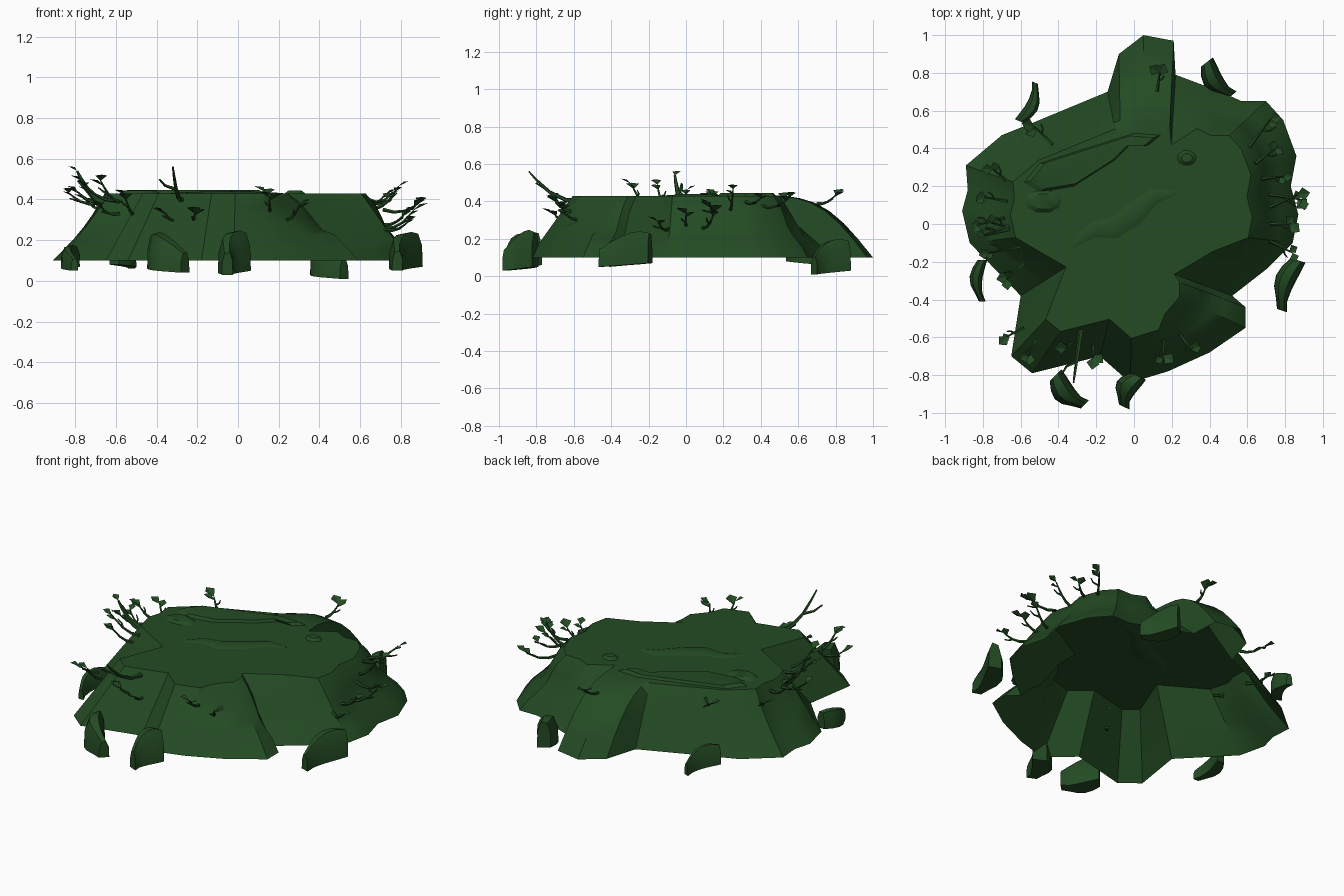
import bpy, bmesh, math, random
from mathutils import Vector

random.seed(4)
cube = bpy.data.objects.get("Cube")
if cube:
    bpy.data.objects.remove(cube)

GREEN = (0.017, 0.07, 0.017, 1)
moss = bpy.data.materials.new("dark moss green")
moss.use_nodes = True
moss.diffuse_color = GREEN
bsdf = next(n for n in moss.node_tree.nodes if n.type == 'BSDF_PRINCIPLED')
bsdf.inputs["Base Color"].default_value = GREEN
UP = Vector((0, 0, 1))
FOOT, RIM = 0.1, 0.43


def finish(name, bm, angle=None):
    bmesh.ops.recalc_face_normals(bm, faces=bm.faces)
    mesh = bpy.data.meshes.new(name)
    bm.to_mesh(mesh)
    bm.free()
    mesh.materials.append(moss)
    ob = bpy.data.objects.new(name, mesh)
    bpy.context.collection.objects.link(ob)
    if angle:
        bpy.ops.object.select_all(action='DESELECT')
        ob.select_set(True)
        bpy.context.view_layer.objects.active = ob
        bpy.ops.object.shade_smooth_by_angle(angle=math.radians(angle))


def loft(bm, rings, closed_start=True):
    """Join closed rings of points into a skin."""
    rows = [[bm.verts.new(p) for p in ring] for ring in rings]
    count = len(rows[0])
    for low, high in zip(rows, rows[1:]):
        for i in range(count):
            j = (i + 1) % count
            bm.faces.new((low[i], low[j], high[j], high[i]))
    if closed_start:
        bm.faces.new(rows[0][::-1])
    bm.faces.new(rows[-1])


def sweep(bm, path, radii, flatness=1.0, sides=5):
    """Sweep a small polygon section along a path."""
    rings = []
    for i, point in enumerate(path):
        along = (path[min(i + 1, len(path) - 1)] - path[max(i - 1, 0)]).normalized()
        side = along.cross(UP).normalized()
        top = side.cross(along) * flatness
        angles = [math.tau * k / sides for k in range(sides)]
        rings.append([point + (side * math.cos(a) + top * math.sin(a)) * radii[i]
                      for a in angles])
    loft(bm, rings)


# Hollow rock mound: foot outline in hundredths, the rim follows by rule
OUTLINE = [
    (21, 97), (5, 100), (-8, 90), (-14, 70), (-55, 53), (-70, 47), (-89, 31), (-88, 18),
    (-91, 7), (-87, -10), (-60, -38), (-65, -70), (-54, -79), (-38, -75), (-18, -70),
    (-2, -84), (18, -78), (40, -68), (59, -55), (59, -44), (52, -38), (70, -24), (84, -10),
    (87, 5), (83, 20), (86, 36), (79, 55), (70, 65), (57, 65), (46, 70), (22, 79)]


def rim_scale(foot):
    if foot.y > 0.75:                       # sloping spur at the back
        return 0.9, 0.53
    if foot.x > 0.3 and foot.y < -0.3:      # gully at the front left
        return 0.41, 0.7
    if -0.4 < foot.y < -0.2:                # notches on both sides
        return 0.6, 0.6
    return 0.72, 0.72


def wall_point(station, t):
    foot = Vector((*station, 0)) / 100
    sx, sy = rim_scale(foot)
    rim = Vector((foot.x * sx, foot.y * sy, 0))
    arch = math.sin(math.pi * t)
    inward, lift = t, 0.0
    if foot.x > 0.5 and foot.y > 0:         # ledge under a steep face
        inward = t + 0.09 * math.sin(math.tau * (t - 0.2)) * arch
    elif foot.x < -0.6 and foot.y > 0:      # rippled lobes
        inward = t + 0.12 * arch * (1 + math.sin(9 * foot.y)) / 2
    elif foot.x > 0.3 and foot.y < -0.3:
        lift = 0.03 * arch * math.sin(12 * foot.y + 8 * t)
    elif foot.y > 0.85:
        lift = 0.085 * arch
    return foot.lerp(rim, inward) + UP * (FOOT + (RIM - FOOT) * t + lift)


bm = bmesh.new()
loft(bm, [[wall_point(s, i / 6) for s in OUTLINE] for i in range(7)], closed_start=False)
finish("rock_mound", bm, 32)


# Low terraces on the plateau
def terrace(name, outline, height, shrink):
    points = [Vector((x, y, 0)) for x, y in outline]
    centre = sum(points, Vector()) / len(points)
    rings = [[centre.lerp(p, 1 - shrink * t) + UP * (RIM + height * t) for p in points]
             for t in (0, 0.5, 1)]
    bm = bmesh.new()
    loft(bm, rings, closed_start=False)
    finish(name, bm, 30)


def oval(x, y, width, depth):
    return [(x + width * math.cos(math.tau * i / 10), y + depth * math.sin(math.tau * i / 10))
            for i in range(10)]


terrace("back_terrace", [(.14, .47), (0, .48), (-.38, .36), (-.5, .32), (-.58, .22), (-.5, .17),
                         (-.32, .2), (-.1, .34), (-.02, .42), (.08, .42)], 0.016, 0.1)
terrace("flat_stone", oval(-.48, .12, .1, .06), 0.015, 0.3)
terrace("pebble", oval(.28, .35, .05, .04), 0.015, 0.4)

# Winding ridge across the plateau
bm = bmesh.new()
ridge = [Vector((-.33 + .11 * i, -.12 + .06 * i + .03 * math.sin(2 * i), RIM)) for i in range(6)]
sweep(bm, ridge, [.01 + .05 * math.sin(math.pi * i / 5) for i in range(6)], 0.2, 6)
finish("plateau_ridge", bm, 40)


# Curved standing stones: middle in plan, heading in degrees, base and height
def stone(name, x, y, heading, base, height, thick=0.06, length=0.22):
    turn = math.radians(heading)
    along = Vector((math.cos(turn), math.sin(turn), 0))
    across = along.cross(UP)
    rings = []
    for i in range(6):
        t = i / 5
        bend = across * 0.035 * (math.sin(math.pi * t) - 0.5)
        middle = Vector((x, y, base + 0.02 * (1 - t))) + along * length * (t - 0.5) + bend
        half = across * thick * (0.5 + 0.5 * math.sin(math.pi * min(1, t + 0.15)))
        top = height * (1 - 0.5 * t * t - 0.15 * (1 - t) ** 4)
        section = [(-1, 0), (1, 0), (0.95, 0.55), (0.5, 0.95), (-0.4, 1), (-0.9, 0.65)]
        rings.append([middle + half * s + UP * top * h for s, h in section])
    bm = bmesh.new()
    loft(bm, rings)
    finish(name, bm, 35)


stone("front_right_stone", -.35, -.89, -45, .04, .2)
stone("front_stone", -.03, -.88, -115, .03, .22, .06, .18)
stone("left_stone", .81, -.32, -108, .05, .19, .055, .28)
stone("back_left_stone", .44, .76, -52, .01, .19, .055)
stone("back_right_stone", -.55, .64, 68, .06, .14, .035)
stone("right_stone", -.82, -.3, -90, .05, .12, .035)


# Twigs with folded diamond leaves
def leaf(bm, base, heading, size):
    along = Vector((math.cos(heading), math.sin(heading), 0.5)).normalized() * size
    side = along.cross(UP) * 0.5
    lift = UP * size * 0.15
    stem, left, right, tip = (bm.verts.new(p) for p in (
        base, base + along / 2 + side + lift, base + along / 2 - side + lift, base + along))
    bm.faces.new((stem, left, tip))
    bm.faces.new((stem, tip, right))


def twig(name, root, span, thick, leaves):
    path = [root + span * t - UP * 0.15 * span.length * math.sin(math.pi * t)
            for t in (0, 0.3, 0.6, 0.85, 1)]
    radii = [thick * (1 - 0.17 * i) for i in range(5)]
    bm = bmesh.new()
    sweep(bm, path, radii)
    fork = span.cross(UP) * 0.25
    sweep(bm, [path[2], path[2] + span * 0.12 + fork * 0.7, path[2] + span * 0.3 + fork], radii[2:])
    heading = math.atan2(span.y, span.x)
    for i in range(leaves):
        leaf(bm, path[4 - i % 3], heading + random.uniform(-1.3, 1.3), random.uniform(.05, .08))
    finish(name, bm)


twig("long_front_branch", Vector((-.28, -.56, .4)), Vector((-.04, -.28, .16)), .014, 0)
twig("long_right_branch", Vector((-.66, -.02, .38)), Vector((-.13, -.04, .16)), .02, 1)

# Clumps growing outward around the rim: place, root height and number of twigs
CLUMPS = [(-.26, -.62, .31, 2), (-.55, -.58, .31, 2), (-.6, -.12, .39, 3), (-.67, .12, .38, 3),
          (-.43, .42, .41, 1), (.12, .7, .36, 1), (.66, .28, .37, 4), (.72, 0, .28, 3),
          (.2, -.6, .33, 2)]
for c, (x, y, height, count) in enumerate(CLUMPS):
    for i in range(count):
        spread = (i - (count - 1) / 2) * 0.09
        out = Vector((x, y, 0)).normalized()
        root = Vector((x, y, height + random.uniform(-.03, .03))) + out.cross(UP) * spread
        reach = random.uniform(.05, .1) if y < -.5 else random.uniform(.1, .18)
        span = out * reach + out.cross(UP) * spread * 0.7 + UP * random.uniform(.02, .11)
        twig(f"twig_{c + 1}_{i + 1}", root, span, .01, 2)
